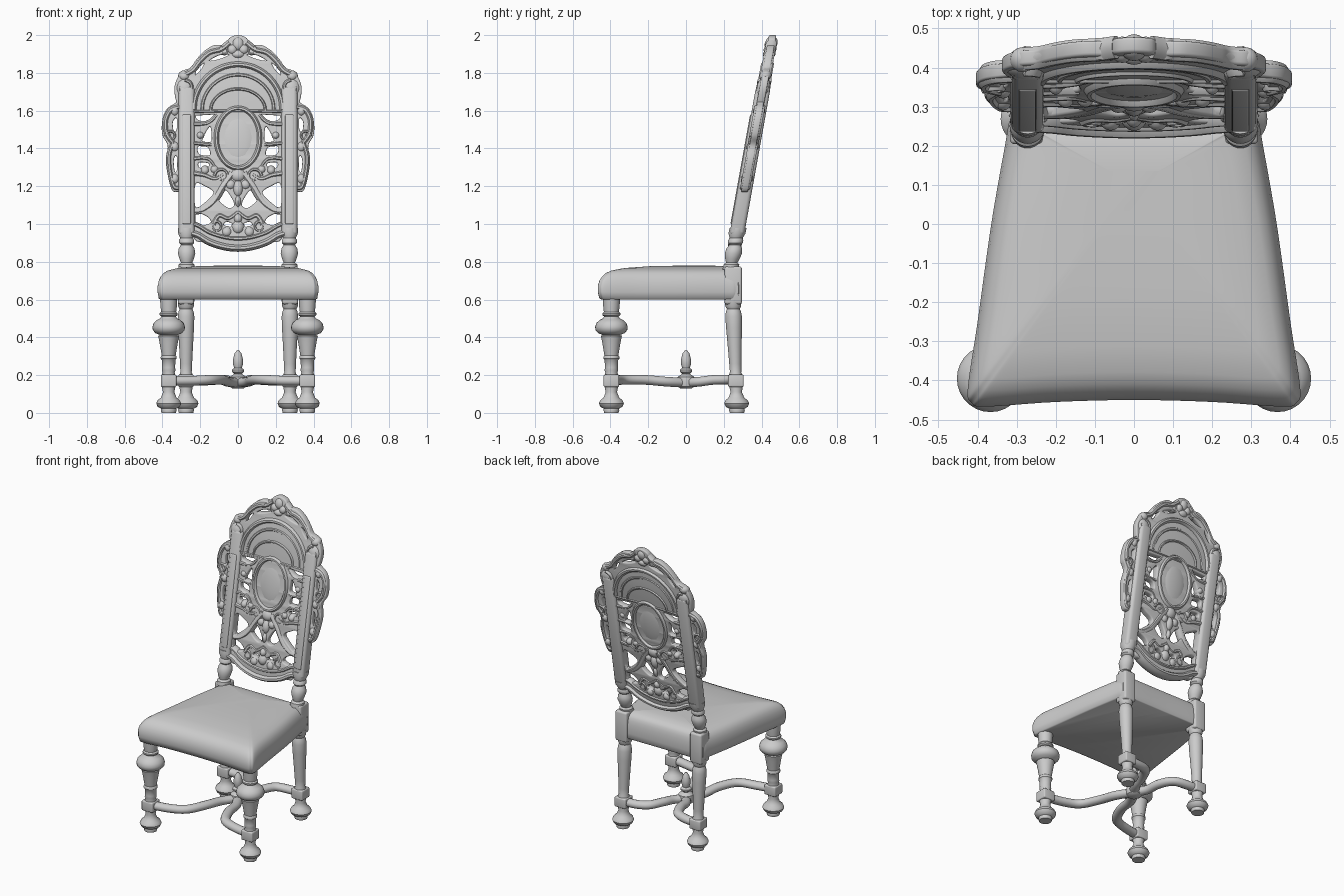
import bpy, bmesh, math
from mathutils import Vector, Matrix

def smooth(pts, n=6, closed=False):
    """Catmull-Rom samples through the points."""
    P = [Vector(p) for p in pts]
    N, out = len(P), []
    get = (lambda i: P[i % N]) if closed else (lambda i: P[max(0, min(N - 1, i))])
    for i in range(N if closed else N - 1):
        a, b, c, d = (get(i + k) for k in (-1, 0, 1, 2))
        for k in range(n):
            t = k / n
            out.append(0.5 * (2 * b + (c - a) * t + (2 * a - 5 * b + 4 * c - d) * t * t
                              + (3 * b - a - 3 * c + d) * t ** 3))
    return out if closed else out + [P[-1]]

def both(half):
    """Full outline from its right half (runs from x=0 to x=0)."""
    return half + [(-x, z) for x, z in reversed(half) if x > 0]

def finish(name, bm, mirror=False, lean=False, angle=40):
    bmesh.ops.remove_doubles(bm, verts=bm.verts, dist=1e-5)
    bmesh.ops.recalc_face_normals(bm, faces=bm.faces)
    if lean:  # raked chair back
        for v in bm.verts:
            v.co.y += 0.27 + 0.18 * (v.co.z - 0.95)
    me = bpy.data.meshes.new(name)
    bm.to_mesh(me)
    bm.free()
    me.polygons.foreach_set("use_smooth", [True] * len(me.polygons))
    me.set_sharp_from_angle(angle=math.radians(angle))
    ob = bpy.data.objects.new(name, me)
    bpy.context.collection.objects.link(ob)
    if mirror:
        ob.modifiers.new("Mirror", 'MIRROR').use_mirror_merge = False
    return ob

def loft(bm, rings, wrap=False):
    R = [[bm.verts.new(p) for p in r] for r in rings]
    for a, b in zip(R, R[1:] + R[:1] if wrap else R[1:]):
        for i in range(len(a)):
            j = (i + 1) % len(a)
            bm.faces.new((a[i], a[j], b[j], b[i]))
    if not wrap:
        bm.faces.new(R[0])
        bm.faces.new(R[-1])

def lathe(bm, x, y, prof, shear=0, n=28):
    loft(bm, [[(x + r * math.cos(k * math.tau / n), y + shear * z + r * math.sin(k * math.tau / n), z)
               for k in range(n)] for r, z in prof])

def box(bm, c, s, bevel=0.008):
    g = bmesh.ops.create_cube(bm, size=1, matrix=Matrix.Translation(c) @ Matrix.Diagonal((*s, 1)))
    edges = list({e for v in g["verts"] for e in v.link_edges})
    bmesh.ops.bevel(bm, geom=edges, offset=bevel, segments=3, affect='EDGES', profile=0.5)

def blob(bm, c, s):
    bmesh.ops.create_uvsphere(bm, u_segments=16, v_segments=10, radius=1,
                              matrix=Matrix.Translation(c) @ Matrix.Diagonal((*s, 1)))

def tube(bm, pts, r, h, up=(0, 1, 0), closed=False, r1=None, n=10):
    """Elliptical moulding along a path: r in plane, h along 'up'."""
    P, up, rings = smooth(pts, 5, closed), Vector(up), []
    N = len(P)
    for i, p in enumerate(P):
        t = (P[(i + 1) % N] - P[i - 1]) if closed else (P[min(i + 1, N - 1)] - P[max(i - 1, 0)])
        s = t.cross(up).normalized()
        f = 1 if r1 is None else 1 + (r1 / r - 1) * i / (N - 1)
        rings.append([p + s * (r * f * math.cos(k * math.tau / n)) + up * (h * f * math.sin(k * math.tau / n))
                      for k in range(n)])
    loft(bm, rings, closed)

def xz(pts, y=0):
    return [(x, y, z) for x, z in pts]

def spiral(cx, cz, r, a0, turns):
    return [(cx + r * (1 - .8 * k / 14) * math.cos(a0 + turns * math.tau * k / 14),
             cz + r * (1 - .8 * k / 14) * math.sin(a0 + turns * math.tau * k / 14)) for k in range(15)]

def plate(outline, holes, half, bevel=0.008):
    """Pierced board cut in the xz plane, returned as bmesh."""
    cu = bpy.data.curves.new("plate", 'CURVE')
    cu.dimensions, cu.fill_mode = '2D', 'BOTH'
    cu.extrude, cu.bevel_depth, cu.bevel_resolution, cu.offset = half - bevel, bevel, 2, -bevel
    for loop in [outline] + holes:
        pts = smooth([(x, z, 0) for x, z in loop], 5, True)
        sp = cu.splines.new('POLY')
        sp.points.add(len(pts) - 1)
        for q, p in zip(sp.points, pts):
            q.co = (p.x, p.y, 0, 1)
        sp.use_cyclic_u = True
    tmp = bpy.data.objects.new("plate", cu)
    bpy.context.collection.objects.link(tmp)
    me = bpy.data.meshes.new_from_object(tmp.evaluated_get(bpy.context.evaluated_depsgraph_get()))
    bpy.data.objects.remove(tmp)
    me.transform(Matrix.Rotation(math.pi / 2, 4, 'X'))
    bm = bmesh.new()
    bm.from_mesh(me)
    bpy.data.meshes.remove(me)
    return bm

def pair(holes):
    return holes + [[(-x, z) for x, z in h] for h in holes]

# Upholstered seat
out = smooth([(x, y, 0) for x, y in both([(0, -.45), (.2, -.455), (.38, -.467), (.415, -.457), (.425, -.42),
              (.4, -.25), (.365, 0), (.33, .2), (.317, .265), (.29, .283), (0, .283)])], 6, True)
bm = bmesh.new()
loft(bm, [[(p.x * s, .1 + (p.y - .1) * s, z) for p in out] for s, z in
          [(.96, .60), (.985, .605), (1, .64), (1, .67), (.985, .70), (.96, .722), (.925, .74), (.87, .754),
           (.75, .767), (.5, .777), (.2, .78)]])
finish("seat", bm, angle=60)

# Turned legs
foot = [(.038, 0), (.042, .015), (.04, .022), (.058, .032), (.066, .05), (.058, .068), (.042, .08),
        (.036, .095), (.03, .11), (.036, .14)]
bm = bmesh.new()
lathe(bm, .367, -.395, foot + [(.036, .2), (.032, .215), (.036, .225), (.034, .24), (.036, .28), (.042, .287),
      (.042, .297), (.037, .305), (.048, .37), (.054, .40), (.056, .408), (.045, .412), (.07, .422), (.084, .438),
      (.086, .455), (.08, .475), (.062, .492), (.045, .5), (.038, .51), (.048, .518), (.048, .527), (.04, .535),
      (.044, .57), (.046, .62)])
box(bm, (.367, -.395, .17), (.082, .082, .066))
finish("front_leg", bm, True)
bm = bmesh.new()
lathe(bm, .275, .27, foot + [(.036, .2), (.03, .215), (.032, .26), (.036, .34), (.042, .45), (.044, .51),
      (.04, .535), (.034, .55), (.042, .565), (.044, .60)], shear=-.035)
box(bm, (.275, .264, .17), (.082, .082, .066))
box(bm, (.275, .25, .675), (.085, .092, .2), .012)
finish("back_leg", bm, True)

# Serpentine cross stretchers and finial
bm = bmesh.new()
for path in ([(.367, -.395, .17), (.25, -.375, .17), (.145, -.335, .175), (.085, -.22, .175), (.055, -.1, .165), (0, 0, .16)],
             [(.275, .264, .17), (.19, .262, .17), (.11, .235, .175), (.065, .15, .175), (.045, .07, .165), (0, 0, .16)]):
    tube(bm, path, .03, .026, (0, 0, 1), n=14)
finish("stretcher", bm, True)
bm = bmesh.new()
lathe(bm, 0, 0, [(.03, .13), (.045, .14), (.05, .165), (.045, .19), (.03, .2), (.02, .207), (.032, .217), (.033, .228),
      (.02, .238), (.027, .26), (.026, .285), (.018, .315), (.006, .332)])
finish("stretcher_finial", bm)

# Back posts with turned bases
bm = bmesh.new()
lathe(bm, .272, 0, [(.042, .76), (.042, .785), (.03, .795), (.038, .815), (.046, .845), (.042, .87), (.03, .89),
      (.04, .9), (.04, .915), (.034, .925), (.045, .95), (.045, .98)])
box(bm, (.272, 0, 1.335), (.084, .078, .79), .02)
box(bm, (.272, -.036, 1.29), (.045, .016, .58), .006)
finish("back_post", bm, True, True)

# Pierced splat
bm = plate(both([(0, 1.6), (.2, 1.6), (.24, 1.58), (.245, 1.3), (.24, .95), (.17, .9), (.085, .868), (0, .858)]), pair([
    [(.215, 1.58), (.13, 1.585), (.135, 1.545), (.21, 1.55)],
    [(.19, 1.44), (.145, 1.435), (.14, 1.47), (.15, 1.515)],
    [(.21, 1.41), (.16, 1.405), (.15, 1.365), (.205, 1.37)],
    [(.205, 1.325), (.155, 1.32), (.165, 1.295), (.205, 1.3)],
    [(.225, 1.21), (.175, 1.2), (.13, 1.165), (.18, 1.11), (.225, 1.09)],
    [(.1, 1.17), (.06, 1.175), (.02, 1.105), (.05, 1.085), (.1, 1.125)],
    [(.22, 1.055), (.165, 1.04), (.145, 1.005), (.215, .995)],
    [(.075, .995), (.04, .985), (.03, 1.0), (.06, 1.012)]]), .02)
finish("splat", bm, lean=True)

# Oval medallion
bm = bmesh.new()
oval = lambda a, b: [(a * math.cos(k * math.tau / 20), 1.455 + b * math.sin(k * math.tau / 20)) for k in range(20)]
tube(bm, xz(oval(.115, .158)), .016, .036, closed=True)
blob(bm, (0, 0, 1.455), (.105, .028, .148))
finish("medallion", bm, lean=True)

# Carved scrolls on the splat
bm = bmesh.new()
for pts, r, r1 in (([(.03, 1.27), (.08, 1.2), (.13, 1.12), (.19, 1.075), (.24, 1.07)], .024, .018),
                   ([(.24, 1.27), (.18, 1.26), (.12, 1.24), (.07, 1.27)], .02, .014),
                   ([(.24, 1.53), (.19, 1.53), (.15, 1.54), (.11, 1.58)], .016, .012),
                   ([(.24, 1.43), (.2, 1.425), (.14, 1.42)], .014, .012),
                   ([(.13, 1.0), (.1, 1.045), (.05, 1.03), (0, 1.065)], .017, .014),
                   ([(.24, 1.345), (.19, 1.35), (.15, 1.34), (.12, 1.3)], .015, .012),
                   (spiral(.085, 1.255, .04, 0, 1.4), .013, .008),
                   (spiral(.115, .985, .03, 1.5, 1.3), .011, .007)):
    tube(bm, xz(pts), r, .03, r1=r1)
for x, z, s in ((.04, 1.21, .03), (.175, 1.285, .025), (.125, 1.29, .025), (.06, .96, .03), (.2, 1.47, .022)):
    blob(bm, (x, 0, z), (s, .033, s))
finish("splat_scroll", bm, True, True)
bm = bmesh.new()
for z, a, b in ((1.26, .045, .04), (1.19, .03, .05), (1.12, .018, .035), (.985, .035, .04), (1.03, .025, .03)):
    blob(bm, (0, 0, z), (a, .038, b))
finish("splat_pendant", bm, lean=True)

# Curved bottom rail
bm = bmesh.new()
for dz, r, h in ((0, .02, .038), (.05, .014, .03)):
    tube(bm, xz([(x, z + dz) for x, z in ((-.29, .955), (-.22, .945), (-.15, .905), (-.07, .88), (0, .873), (.07, .88),
                                         (.15, .905), (.22, .945), (.29, .955))]), r, h)
finish("bottom_rail", bm, lean=True)

# Crest board and its arched mouldings
rim = [(0, 2.0), (.045, 1.985), (.07, 1.95), (.125, 1.947), (.18, 1.915), (.225, 1.865), (.25, 1.828), (.29, 1.812),
       (.32, 1.775), (.337, 1.72), (.33, 1.66), (.312, 1.61), (.3, 1.57), (.2, 1.575), (0, 1.585)]
bm = plate(both(rim), pair([[(.05, 1.895), (.1, 1.893), (.15, 1.865), (.1, 1.873)],
                            [(.18, 1.85), (.215, 1.82), (.225, 1.79), (.195, 1.82)]]), .02)
finish("crest", bm, lean=True)
bm = bmesh.new()
for a, b, z0, r, h in ((.235, .24, 1.605, .018, .036), (.19, .185, 1.605, .014, .027), (.145, .115, 1.6, .011, .03)):
    tube(bm, xz([(a * math.cos(t * math.pi / 12), z0 + b * math.sin(t * math.pi / 12)) for t in range(13)]), r, h)
tube(bm, xz([(-.24, 1.595), (0, 1.6), (.24, 1.595)]), .012, .028)
for x, z, a, b in ((0, 1.955, .035, .04), (-.03, 1.925, .03, .03), (.03, 1.925, .03, .03), (0, 1.9, .04, .025)):
    blob(bm, (x, 0, z), (a, .034, b))
finish("crest_arch", bm, lean=True)
bm = bmesh.new()
tube(bm, xz([(.045, 1.96), (.09, 1.925), (.15, 1.908), (.2, 1.865), (.24, 1.815), (.285, 1.79)]), .018, .03)
tube(bm, xz(spiral(.282, 1.72, .042, 1.6, 1.5)), .013, .04, r1=.009)
blob(bm, (.282, 0, 1.72), (.05, .038, .055))
tube(bm, xz(spiral(.075, 1.915, .026, .5, 1.2)), .01, .03, r1=.006)
blob(bm, (.285, 0, 1.785), (.032, .032, .028))
finish("crest_scroll", bm, True, True)

# Carved side wings
bm = plate([(.29, 1.64), (.34, 1.635), (.383, 1.6), (.402, 1.54), (.4, 1.47), (.372, 1.415), (.382, 1.34), (.372, 1.26),
            (.352, 1.185), (.325, 1.17), (.29, 1.2), (.285, 1.4)],
           [[(.325, 1.56), (.345, 1.54), (.34, 1.49), (.325, 1.5)], [(.325, 1.36), (.34, 1.34), (.335, 1.28), (.323, 1.29)]],
           .018, .006)
tube(bm, xz([(.31, 1.62), (.355, 1.605), (.383, 1.55), (.378, 1.48), (.345, 1.43)]), .016, .03)
tube(bm, xz([(.345, 1.43), (.365, 1.36), (.36, 1.28), (.34, 1.2), (.315, 1.19)]), .015, .028)
tube(bm, xz(spiral(.355, 1.465, .03, 0, 1.3)), .01, .03, r1=.007)
for z in (1.24, 1.41, 1.6):
    blob(bm, (.335, 0, z), (.025, .032, .03))
finish("side_wing", bm, True, True)
